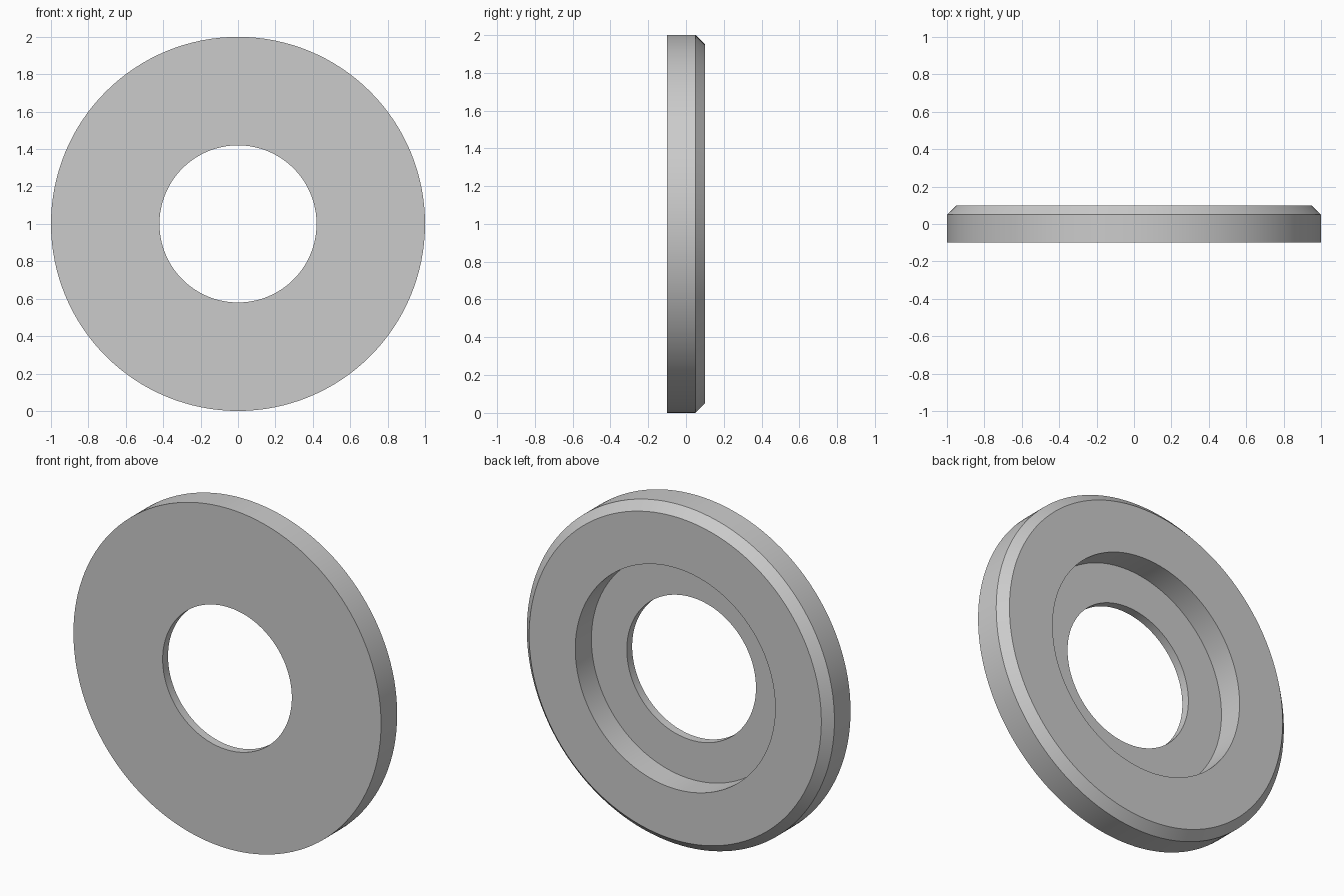
import bpy, bmesh, math

if "Cube" in bpy.data.objects:
    bpy.data.objects.remove(bpy.data.objects["Cube"])

SEGMENTS = 128

# Closed cross-section of the ring as (radius, y), from front bore edge outward
PROFILE = [
    (0.42, -0.10),   # front face, bore edge
    (1.00, -0.10),   # front face, outer edge
    (1.00, 0.05),    # chamfer start
    (0.95, 0.10),    # chamfer end
    (0.65, 0.10),    # recess rim
    (0.65, -0.05),   # recess floor, outer edge
    (0.42, -0.05),   # recess floor, bore edge
]

# Lathe the cross-section around the y axis
bm = bmesh.new()
rings = []
for i in range(SEGMENTS):
    a = 2 * math.pi * i / SEGMENTS
    rings.append([bm.verts.new((r * math.cos(a), y, 1 + r * math.sin(a)))
                  for r, y in PROFILE])
n = len(PROFILE)
for i in range(SEGMENTS):
    here, after = rings[i], rings[(i + 1) % SEGMENTS]
    for j in range(n):
        k = (j + 1) % n
        bm.faces.new((here[j], here[k], after[k], after[j]))
bmesh.ops.recalc_face_normals(bm, faces=bm.faces)

mesh = bpy.data.meshes.new("recessed_washer")
bm.to_mesh(mesh)
bm.free()
washer = bpy.data.objects.new("recessed_washer", mesh)
bpy.context.collection.objects.link(washer)

# Plain grey
grey = bpy.data.materials.new("light_grey")
grey.diffuse_color = (0.60, 0.60, 0.60, 1)
grey.use_nodes = True
grey.node_tree.nodes["Principled BSDF"].inputs["Base Color"].default_value = grey.diffuse_color
mesh.materials.append(grey)

# Smooth round walls, crisp edges
bpy.context.view_layer.objects.active = washer
washer.select_set(True)
bpy.ops.object.shade_smooth_by_angle(angle=math.radians(30))
